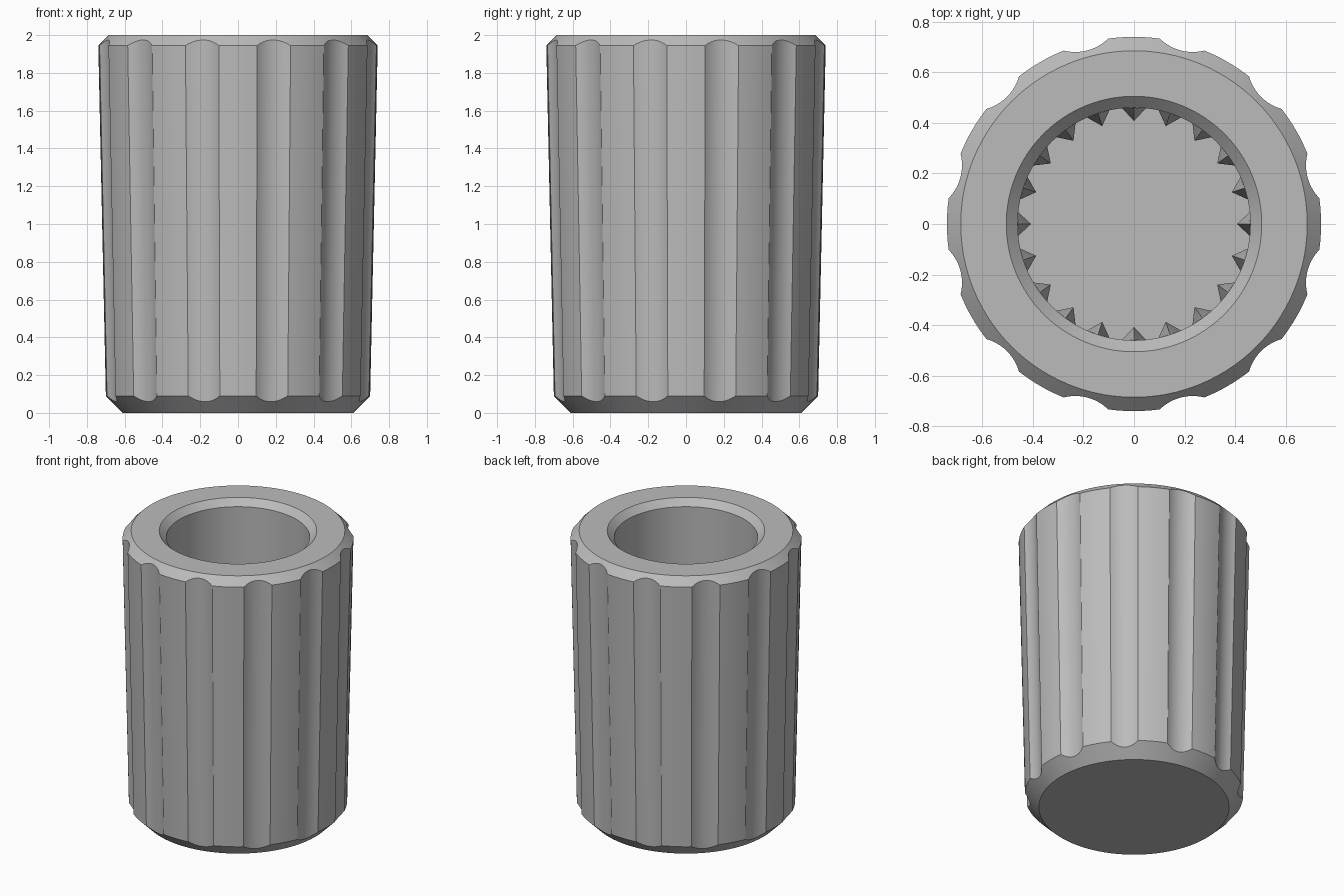
import bpy, bmesh, math

if "Cube" in bpy.data.objects:
    bpy.data.objects.remove(bpy.data.objects["Cube"])

FLUTES, TEETH = 12, 20
FLOOR, BORE = 0.3, 0.46

grey = bpy.data.materials.new("plain grey")
grey.diffuse_color = (0.5, 0.5, 0.5, 1)
grey.use_nodes = True
grey.node_tree.nodes["Principled BSDF"].inputs["Base Color"].default_value = grey.diffuse_color


def finish(name, bm):
    bmesh.ops.recalc_face_normals(bm, faces=bm.faces)
    mesh = bpy.data.meshes.new(name)
    bm.to_mesh(mesh)
    bm.free()
    mesh.materials.append(grey)
    ob = bpy.data.objects.new(name, mesh)
    bpy.context.collection.objects.link(ob)
    bpy.ops.object.select_all(action='DESELECT')
    ob.select_set(True)
    bpy.context.view_layer.objects.active = ob
    bpy.ops.object.shade_smooth_by_angle(angle=math.radians(24))
    return ob


def polar(r, a, z):
    return (r * math.cos(a), r * math.sin(a), z)


def flute_depth(phi, rho=0.184, deepest=0.71, rim=0.74):
    # depth of a round groove at an angle phi from its centre line
    c = deepest + rho
    return max(0, rim - c * math.cos(phi) + math.sqrt(rho ** 2 - (c * math.sin(phi)) ** 2))


# Angles and groove depths of the columns around the body
HALF = math.radians(7.1)
STEP = 2 * math.pi / FLUTES
columns = []
for k in range(FLUTES):
    mid = (k + 0.5) * STEP
    for i in range(10):
        phi = -HALF + 2 * HALF * i / 10
        columns.append((mid + phi, flute_depth(phi)))
    for i in range(5):
        columns.append((mid + HALF + (STEP - 2 * HALF) * i / 5, 0))

# Fluted body: tapered wall meeting both chamfers, then rim, bore and floor
bm = bmesh.new()
grid = []
for a, d in columns:
    zb = (0.088 - d) / 0.97844
    zt = (1.987 + d) / 1.02156
    profile = [(0.61, 0), (0.61 + zb, zb), (2.685 - zt, zt), (0.685, 2),
               (0.505, 2), (BORE, 1.955), (BORE, FLOOR)]
    grid.append([bm.verts.new(polar(r, a, z)) for r, z in profile])
for i, col in enumerate(grid):
    nxt = grid[(i + 1) % len(grid)]
    for j in range(len(col) - 1):
        bm.faces.new((col[j], nxt[j], nxt[j + 1], col[j + 1]))
bm.faces.new([c[0] for c in grid])
bm.faces.new([c[-1] for c in grid])
finish("fluted_body", bm)

# Spline teeth inside the bore, each with a pointed top
bm = bmesh.new()
for k in range(TEETH):
    a = k * 2 * math.pi / TEETH
    w = math.radians(5.8)
    low, high = [[bm.verts.new(polar(r, a + s, z)) for r, s in
                  ((BORE, -w), (0.407, 0), (BORE, w))] for z in (FLOOR, 0.95)]
    apex = bm.verts.new(polar(BORE, a, 1.1))
    for i in range(3):
        j = (i + 1) % 3
        bm.faces.new((low[i], low[j], high[j], high[i]))
        bm.faces.new((high[i], high[j], apex))
    bm.faces.new(low)
finish("spline_teeth", bm)
